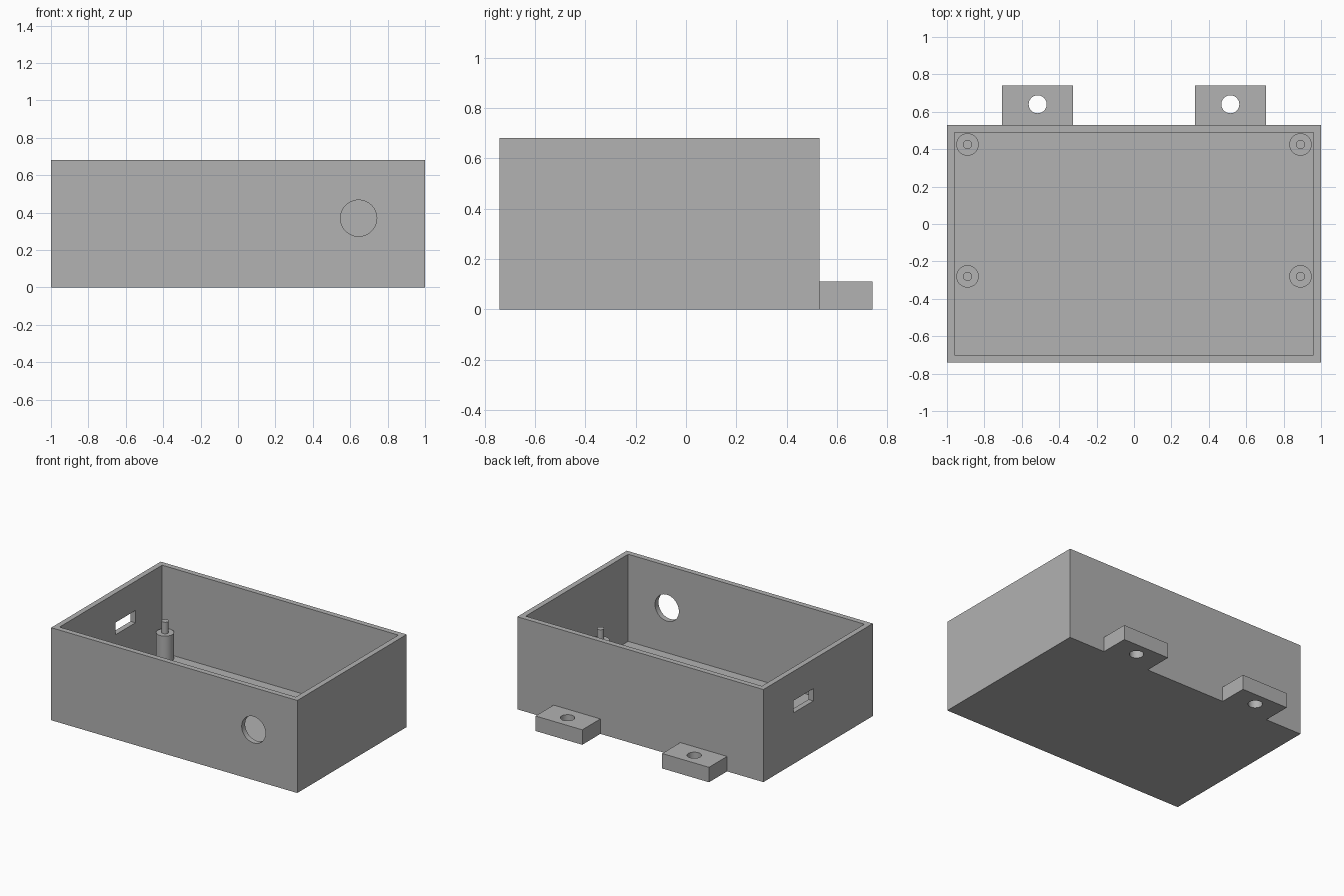
import bpy, bmesh, math
from mathutils import Matrix, Vector

if "Cube" in bpy.data.objects:
    bpy.data.objects.remove(bpy.data.objects["Cube"])

grey = bpy.data.materials.new("plain grey")
grey.use_nodes = True
grey.diffuse_color = (0.445, 0.445, 0.445, 1)
grey.node_tree.nodes["Principled BSDF"].inputs["Base Color"].default_value = grey.diffuse_color


def finish(bm, name):
    bmesh.ops.recalc_face_normals(bm, faces=bm.faces)
    mesh = bpy.data.meshes.new(name)
    bm.to_mesh(mesh)
    bm.free()
    mesh.materials.append(grey)
    obj = bpy.data.objects.new(name, mesh)
    bpy.context.collection.objects.link(obj)
    return obj


def block(name, low, high):
    low, high = Vector(low), Vector(high)
    bm = bmesh.new()
    bmesh.ops.create_cube(bm, size=1, matrix=Matrix.Translation((low + high) / 2)
                          @ Matrix.Diagonal((*(high - low), 1)))
    return finish(bm, name)


def rod(name, centre, radius, length, axis="Z"):
    turn = Matrix.Rotation(math.pi / 2, 4, "X") if axis == "Y" else Matrix()
    bm = bmesh.new()
    bmesh.ops.create_cone(bm, cap_ends=True, segments=48, radius1=radius, radius2=radius,
                          depth=length, matrix=Matrix.Translation(centre) @ turn)
    return finish(bm, name)


def select_only(obj):
    bpy.ops.object.select_all(action="DESELECT")
    obj.select_set(True)
    bpy.context.view_layer.objects.active = obj


def combine(body, tool, operation):
    tool.hide_render = True
    mod = body.modifiers.new(operation.lower(), "BOOLEAN")
    mod.operation, mod.solver, mod.object = operation, "EXACT", tool
    select_only(body)
    bpy.ops.object.modifier_apply(modifier=mod.name)
    bpy.data.objects.remove(tool)


def smooth(obj):
    select_only(obj)
    bpy.ops.object.shade_smooth_by_angle(angle=math.radians(30))


# Open-topped box
back, front, height, wall = 0.53, -0.74, 0.68, 0.04
box = block("open_box", (-1, front, 0), (1, back, height))
combine(box, block("cavity", (-1 + wall, front + wall, wall),
                   (1 - wall, back - wall, height + 0.1)), "DIFFERENCE")

# Mounting tabs with screw holes on the back
for side in (-1, 1):
    x = side * 0.515
    combine(box, block("mounting_tab", (x - 0.19, back - 0.02, 0), (x + 0.19, 0.74, 0.11)), "UNION")
    combine(box, rod("screw_hole", (x, 0.64, 0.05), 0.048, 0.3), "DIFFERENCE")

# Round opening in the front wall, slot in the right wall
combine(box, rod("round_opening", (0.645, front, 0.37), 0.097, 0.2, "Y"), "DIFFERENCE")
combine(box, block("slot", (-1.1, -0.05, 0.375), (-0.9, 0.18, 0.465)), "DIFFERENCE")
smooth(box)

# Four stepped posts: a thick standoff with a thin locating pin
profile = [(0, wall), (0.06, wall), (0.06, 0.23), (0.024, 0.23), (0.024, 0.315), (0, 0.315)]
for x in (-0.89, 0.89):
    for y in (-0.28, 0.425):
        bm = bmesh.new()
        verts = [bm.verts.new((r, 0, z)) for r, z in profile]
        edges = [bm.edges.new(pair) for pair in zip(verts, verts[1:])]
        bmesh.ops.spin(bm, geom=verts + edges, axis=(0, 0, 1), cent=(0, 0, 0),
                       angle=math.tau, steps=32)
        bmesh.ops.remove_doubles(bm, verts=bm.verts, dist=0.0005)
        post = finish(bm, "standoff_post")
        post.location = (x, y, 0)
        smooth(post)
